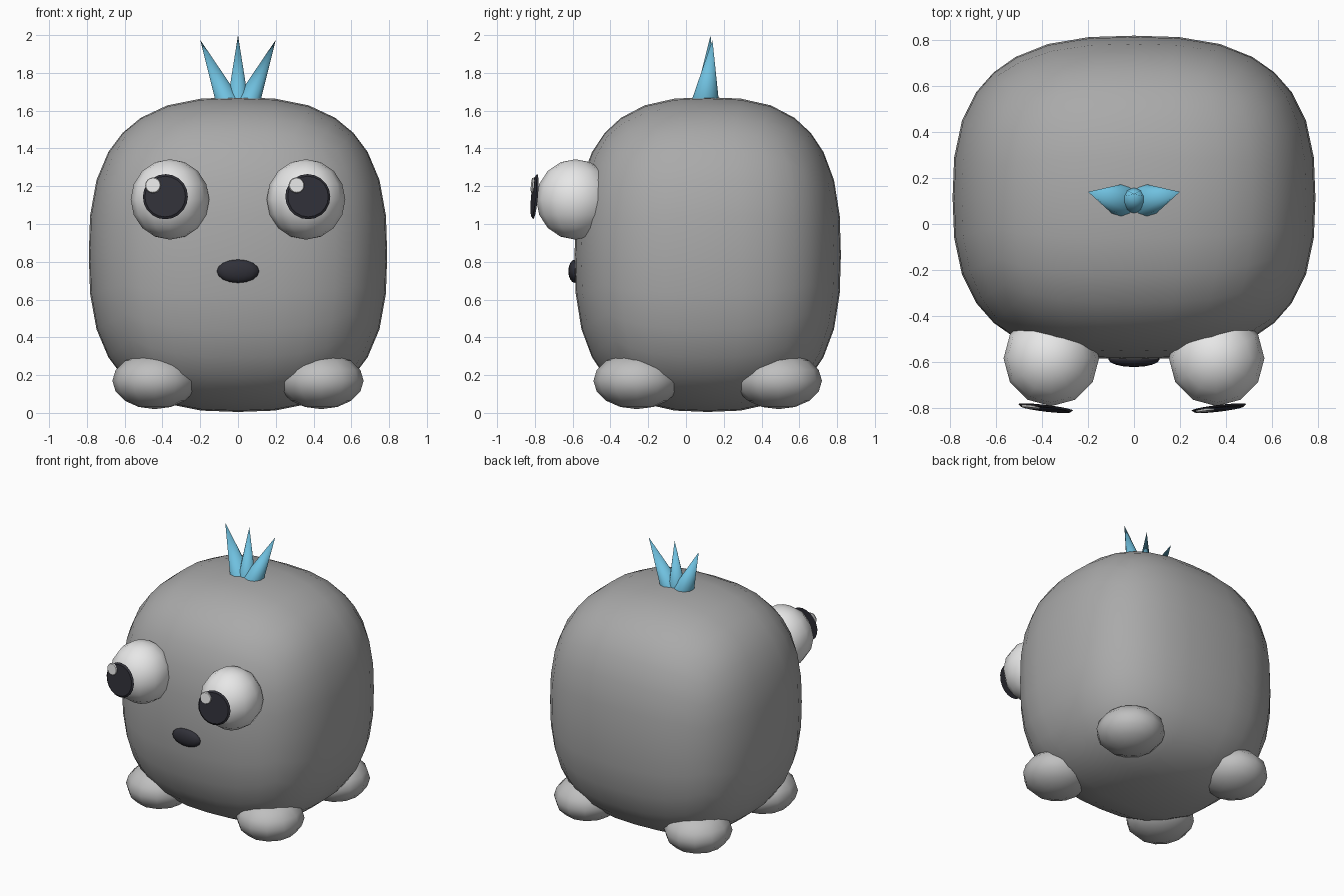
import bpy, bmesh
from math import radians
from mathutils import Vector, Matrix, Euler

if "Cube" in bpy.data.objects:
    bpy.data.objects.remove(bpy.data.objects["Cube"])


def material(name, r, g, b):
    m = bpy.data.materials.new(name)
    m.use_nodes = True
    m.diffuse_color = (r, g, b, 1)
    bsdf = next(n for n in m.node_tree.nodes if n.type == 'BSDF_PRINCIPLED')
    bsdf.inputs["Base Color"].default_value = (r, g, b, 1)
    return m


GREY = material("body grey", 0.4, 0.4, 0.4)
PALE = material("foot grey", 0.52, 0.52, 0.52)
WHITE = material("eye white", 0.8, 0.8, 0.8)
DARK = material("near black", 0.03, 0.03, 0.04)
BLUE = material("tuft blue", 0.16, 0.53, 0.74)


def finish(name, bm, mat, angle=60):
    bmesh.ops.recalc_face_normals(bm, faces=bm.faces)
    mesh = bpy.data.meshes.new(name)
    bm.to_mesh(mesh)
    bm.free()
    mesh.materials.append(mat)
    ob = bpy.data.objects.new(name, mesh)
    bpy.context.collection.objects.link(ob)
    bpy.ops.object.select_all(action='DESELECT')
    ob.select_set(True)
    bpy.context.view_layer.objects.active = ob
    bpy.ops.object.shade_smooth_by_angle(angle=radians(angle))
    return ob


def ellipsoid(name, mat, centre, radii, rot=(0, 0, 0), segments=12, rings=8):
    bm = bmesh.new()
    bmesh.ops.create_uvsphere(bm, u_segments=segments, v_segments=rings, radius=1)
    bm.transform(Matrix.LocRotScale(Vector(centre), Euler(rot), Vector(radii)))
    return finish(name, bm, mat)


def disc(name, mat, centre, radius, rot, depth=0.009):
    bm = bmesh.new()
    bmesh.ops.create_cone(bm, cap_ends=True, segments=20, radius1=radius,
                          radius2=radius * 0.9, depth=depth)
    # Turn the narrow end to the front, then tilt
    bm.transform(Matrix.Rotation(radians(90), 4, 'X'))
    bm.transform(Matrix.LocRotScale(Vector(centre), Euler(rot), None))
    return finish(name, bm, mat, 30)


# Body: a gridded cube blown out to a soft rounded box
bm = bmesh.new()
bmesh.ops.create_cube(bm, size=2)
bmesh.ops.subdivide_edges(bm, edges=bm.edges, cuts=7, use_grid_fill=True)
half, centre, power = (0.79, 0.705, 0.833), (0, 0.115, 0.838), 2.7
for v in bm.verts:
    norm = sum(abs(c) ** power for c in v.co) ** (1 / power)
    v.co = [c / norm * h + o for c, h, o in zip(v.co, half, centre)]
finish("body", bm, GREY)

# Feet, one under each corner
for side, sx in (("right", -1), ("left", 1)):
    for end, y in (("front", -0.26), ("back", 0.49)):
        ellipsoid(f"{end}_{side}_foot", PALE, (sx * 0.44, y, 0.17), (0.225, 0.23, 0.15))

# Eyes with tilted pupils and small glints
for side, sx, px, gx in (("right", -1, -0.385, -0.45), ("left", 1, 0.37, 0.31)):
    ellipsoid(f"{side}_eye", WHITE, (sx * 0.36, -0.585, 1.13), (0.208, 0.208, 0.213))
    tilt = (-0.09, 0, sx * 0.12)
    disc(f"{side}_pupil", DARK, (px, -0.803, 1.145), 0.12, tilt)
    slope = sx * 0.12 * (gx - px)
    disc(f"{side}_glint", WHITE, (gx, -0.805 + slope, 1.205), 0.042, tilt)

# Mouth
ellipsoid("mouth", DARK, (0, -0.588, 0.75), (0.112, 0.035, 0.062), segments=16)

# Tuft: three cones sheared towards their tips
for name, base_x, tip, radius in (("right_tuft", -0.045, (-0.2, 0.14, 1.975), 0.075),
                                  ("middle_tuft", 0, (0, 0.13, 2.0), 0.06),
                                  ("left_tuft", 0.045, (0.2, 0.14, 1.975), 0.075)):
    bm = bmesh.new()
    bmesh.ops.create_cone(bm, cap_ends=True, segments=10, radius1=radius,
                          radius2=0, depth=2)
    bmesh.ops.remove_doubles(bm, verts=bm.verts, dist=0.0001)
    for v in bm.verts:
        if v.co.z > 0:
            v.co = tip
        else:
            v.co = (v.co.x + base_x, v.co.y + 0.1, 1.64)
    finish(name, bm, BLUE)
